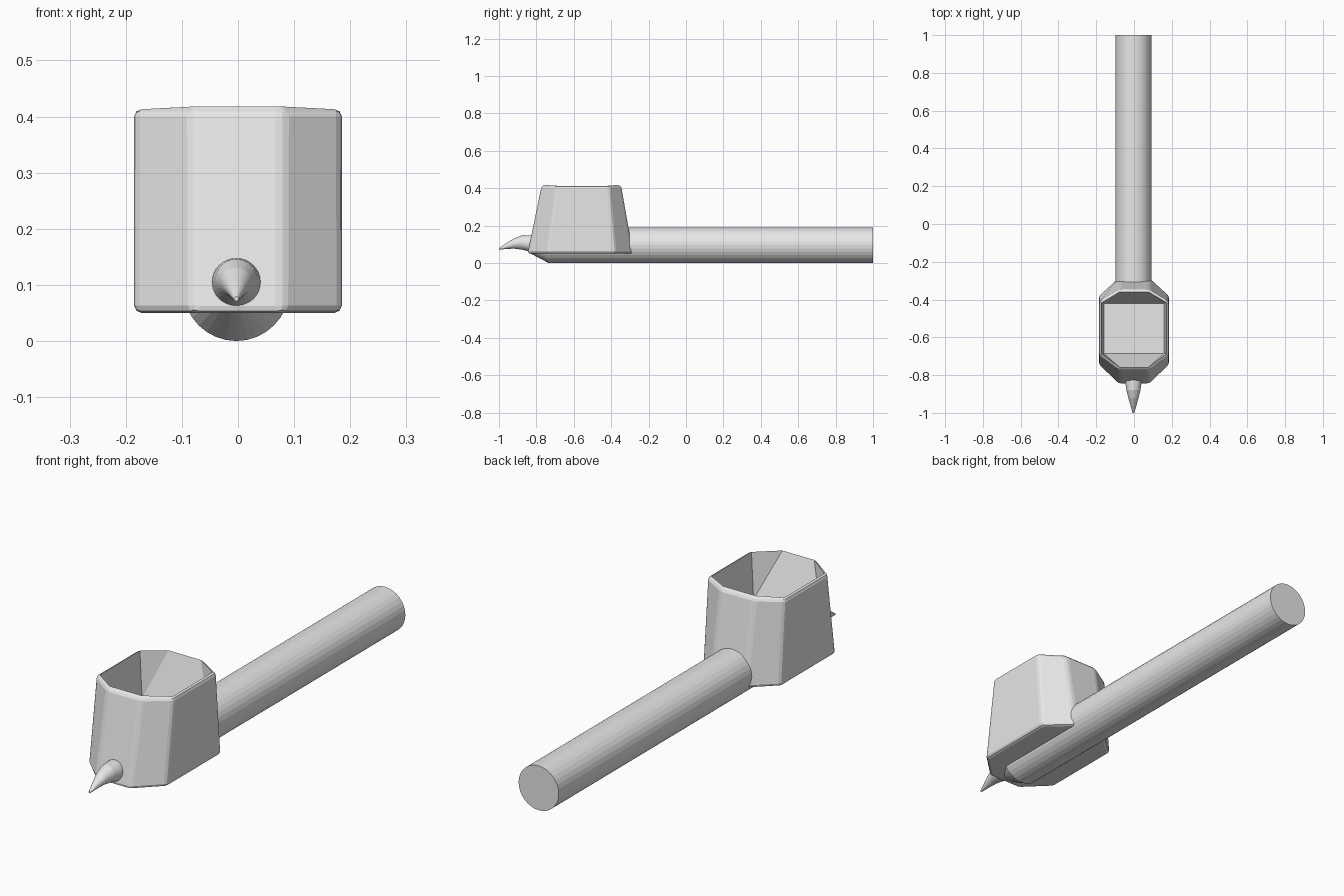
import bpy, bmesh, math
from mathutils import Vector

cube = bpy.data.objects.get("Cube")
if cube:
    bpy.data.objects.remove(cube, do_unlink=True)

grey = bpy.data.materials.new("light_grey")
grey.use_nodes = True
grey.diffuse_color = (0.8, 0.8, 0.8, 1)
grey.node_tree.nodes["Principled BSDF"].inputs["Base Color"].default_value = (0.8, 0.8, 0.8, 1)


def finish(name, bm):
    bmesh.ops.recalc_face_normals(bm, faces=bm.faces)
    mesh = bpy.data.meshes.new(name)
    bm.to_mesh(mesh)
    bm.free()
    mesh.materials.append(grey)
    obj = bpy.data.objects.new(name, mesh)
    bpy.context.collection.objects.link(obj)
    return obj


def loft(bm, rings):
    """Skin a list of equal-length point rings and cap both ends."""
    loops = [[bm.verts.new(p) for p in ring] for ring in rings]
    n = len(loops[0])
    for a, b in zip(loops, loops[1:]):
        for i in range(n):
            j = (i + 1) % n
            bm.faces.new((a[i], a[j], b[j], b[i]))
    bm.faces.new(loops[0])
    bm.faces.new(loops[-1])


def tube(name, stations, sides=32):
    """Round body along y from (y, z, radius) stations."""
    bm = bmesh.new()
    rings = []
    for y, z, r in stations:
        angles = [2 * math.pi * i / sides for i in range(sides)]
        rings.append([(-0.003 + r * math.cos(a), y, z + r * math.sin(a)) for a in angles])
    loft(bm, rings)
    return finish(name, bm)


def octagon(z, y_front, y_front_side, y_back_side, y_back, narrow=0.08, wide=0.185):
    right = [(narrow, y_front), (wide, y_front_side), (wide, y_back_side), (narrow, y_back)]
    return [(x, y, z) for x, y in right] + [(-x, y, z) for x, y in reversed(right)]


# Handle with a tapered front end, and the curved spike
tube("handle", [(1, 0.095, 0.095), (-0.735, 0.095, 0.095), (-0.83, 0.095, 0.045)])
tube("front_spike", [(-0.8, 0.105, 0.043), (-0.84, 0.105, 0.043), (-0.88, 0.109, 0.037),
                     (-0.92, 0.104, 0.027), (-0.96, 0.091, 0.016), (-1, 0.075, 0.004)])

# Bowl: bevelled eight-sided block, narrowing front to back as it rises
bm = bmesh.new()
loft(bm, [octagon(0.05, -0.847, -0.745, -0.38, -0.283),
          octagon(0.413, -0.772, -0.695, -0.41, -0.347)])
bmesh.ops.recalc_face_normals(bm, faces=bm.faces)
bmesh.ops.bevel(bm, geom=list(bm.edges), offset=0.013, segments=2, profile=0.5,
                affect='EDGES', clamp_overlap=True)

# Bowl hollow: the rim sinks to a rectangular floor
rim = max(bm.faces, key=lambda f: f.calc_center_median().z + f.calc_area())
middle_y = rim.calc_center_median().y
result = bmesh.ops.extrude_face_region(bm, geom=[rim])
floor = [g for g in result["geom"] if isinstance(g, bmesh.types.BMVert)]
if rim.is_valid:
    bmesh.ops.delete(bm, geom=[rim], context='FACES_ONLY')
for v in floor:
    v.co = Vector((math.copysign(0.16, v.co.x), -0.42 if v.co.y > middle_y else -0.685, 0.215))
bmesh.ops.remove_doubles(bm, verts=floor, dist=0.0005)

# Slightly raised front and back lips
for v in bm.verts:
    if v.co.z > 0.412 and abs(v.co.x) < 0.1:
        v.co.z += 0.005
finish("bowl", bm)
